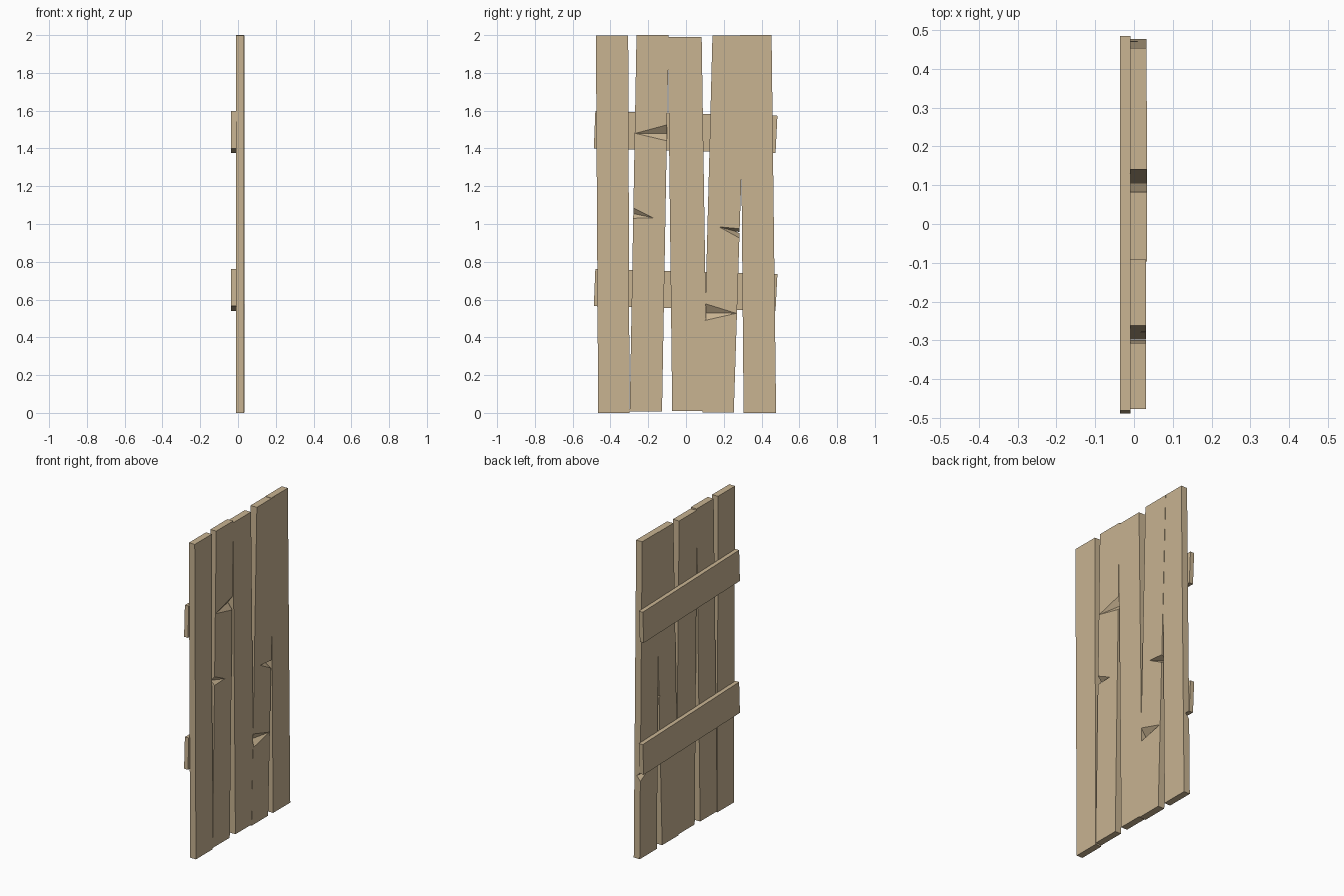
import bpy, bmesh
from mathutils import Vector

if "Cube" in bpy.data.objects:
    bpy.data.objects.remove(bpy.data.objects["Cube"])

wood = bpy.data.materials.new("pale tan wood")
wood.diffuse_color = (0.578, 0.451, 0.285, 1)
wood.use_nodes = True
wood.node_tree.nodes["Principled BSDF"].inputs["Base Color"].default_value = wood.diffuse_color


def hull(name, points):
    """Convex solid around a few points."""
    bm = bmesh.new()
    for p in points:
        bm.verts.new(p)
    bmesh.ops.convex_hull(bm, input=bm.verts[:])
    bmesh.ops.dissolve_limit(bm, angle_limit=0.001, verts=bm.verts[:], edges=bm.edges[:])
    bmesh.ops.recalc_face_normals(bm, faces=bm.faces[:])
    me = bpy.data.meshes.new(name)
    bm.to_mesh(me)
    bm.free()
    me.materials.append(wood)
    ob = bpy.data.objects.new(name, me)
    bpy.context.collection.objects.link(ob)
    return ob


def board(name, outline, x0, x1):
    """Board from a four-corner (y, z) outline, between two depths."""
    return hull(name, [(x, y, z) for x in (x0, x1) for y, z in outline])


def chip(ob, face, depth, edge, z_low, z_mid, z_high, tip_y, tip_z):
    """Cut a tapering splinter notch from a board edge towards its tip."""
    tip = Vector((face, tip_y, tip_z))
    base = [(face, edge, z_low), (face, edge, z_high), (depth, edge, z_mid)]
    # push the cutter a little past the edge and the face
    pts = [tip] + [tip + (Vector(b) - tip) * k for b in base for k in (1.0, 1.25)]
    out = Vector((0.02 if face > depth else -0.02, 0, 0))
    pts += [p + out for p in pts if abs(p.x - face) < 1e-6]
    cutter = hull("chip_cutter", pts)
    cutter.hide_render = True
    mod = ob.modifiers.new("chip", 'BOOLEAN')
    mod.operation, mod.solver, mod.object = 'DIFFERENCE', 'EXACT', cutter
    bpy.context.view_layer.update()
    deps = bpy.context.evaluated_depsgraph_get()
    me = bpy.data.meshes.new_from_object(ob.evaluated_get(deps))
    ob.modifiers.clear()
    ob.data = me
    bpy.data.objects.remove(cutter)


# Upright planks: bottom left/right y, top left/right y, bottom z, top z, front x
planks = []
for i, (bl, br, tl, tr, z0, z1, x1) in enumerate([
        (-0.465, -0.299, -0.477, -0.306, 0.0, 1.998, 0.031),
        (-0.298, -0.127, -0.262, -0.092, 0.008, 2.0, 0.031),
        (-0.073, 0.113, -0.096, 0.083, 0.01, 1.99, 0.033),
        (0.088, 0.253, 0.14, 0.317, 0.003, 1.998, 0.034),
        (0.305, 0.477, 0.287, 0.453, 0.0, 2.0, 0.032)]):
    planks.append(board(f"plank_{i + 1}", [(bl, z0), (br, z0), (tr, z1), (tl, z1)],
                        -0.010, x1))

# Splinter notches along plank edges
chip(planks[1], 0.031, 0.000, -0.100, 1.440, 1.480, 1.525, -0.268, 1.480)
chip(planks[1], 0.031, 0.005, -0.278, 1.030, 1.055, 1.085, -0.175, 1.033)
chip(planks[3], 0.034, -0.018, 0.284, 0.925, 0.955, 0.975, 0.175, 0.985)
chip(planks[3], 0.034, 0.000, 0.102, 0.490, 0.530, 0.578, 0.266, 0.527)
chip(planks[4], -0.010, 0.015, 0.471, 0.490, 0.520, 0.545, 0.400, 0.530)

# Two slightly tilted cross battens on the back
for name, pts in (
        ("upper_batten", [(-0.488, 1.400), (0.474, 1.375), (0.484, 1.573), (-0.480, 1.598)]),
        ("lower_batten", [(-0.488, 0.565), (0.474, 0.540), (0.484, 0.735), (-0.480, 0.763)])):
    board(name, pts, -0.036, -0.009)
